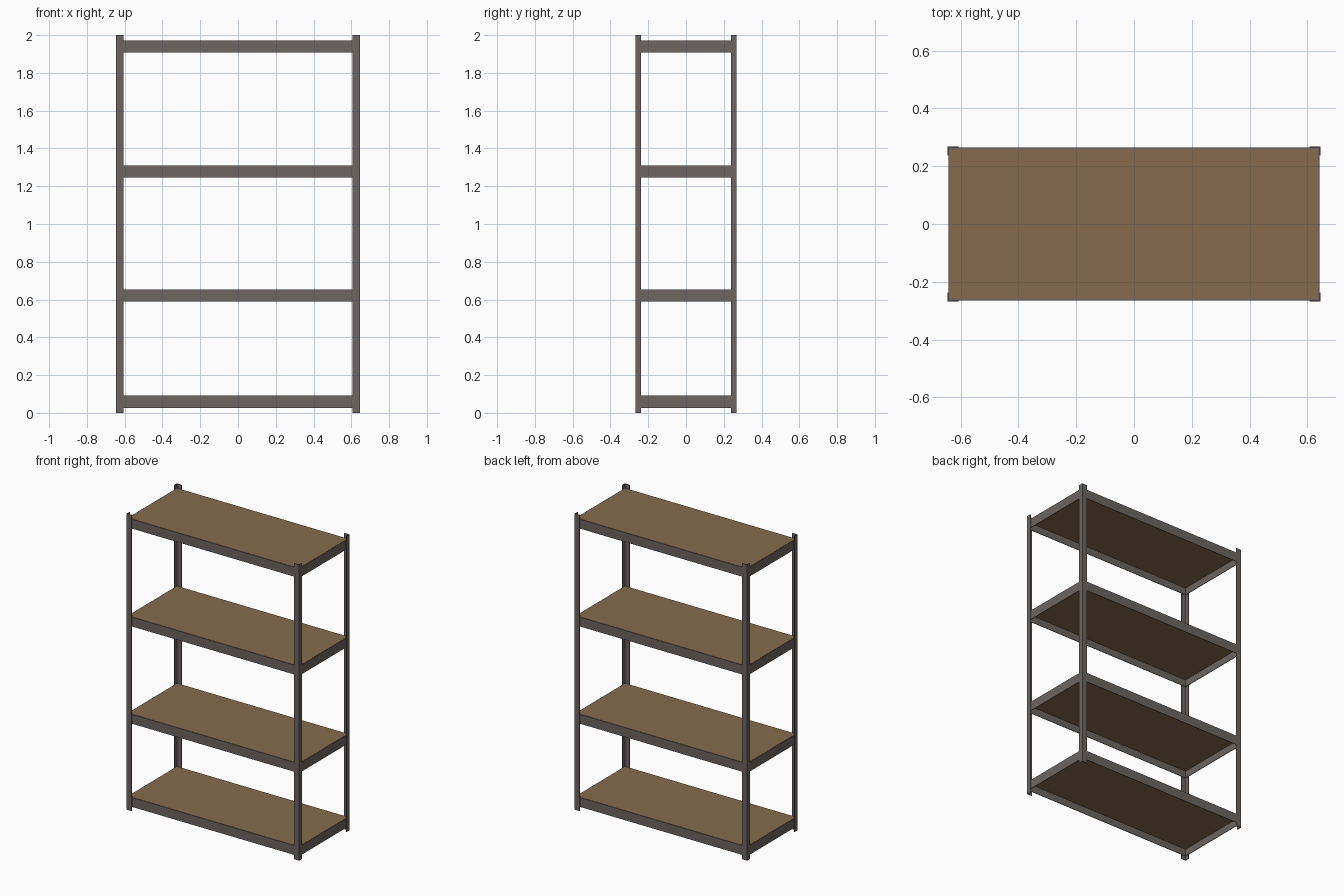
import bpy, bmesh

if "Cube" in bpy.data.objects:
    bpy.data.objects.remove(bpy.data.objects["Cube"])

# overall sizes
HX, HY, H = 0.645, 0.268, 2.0
T = 0.004                      # sheet metal thickness
FX, FY = 0.038, 0.031          # post flange widths
BEAM_H = 0.063
SHELF_TOPS = [0.09, 0.652, 1.309, 1.97]


def material(name, rgb):
    m = bpy.data.materials.new(name)
    m.diffuse_color = (*rgb, 1.0)
    m.use_nodes = True
    m.node_tree.nodes["Principled BSDF"].inputs["Base Color"].default_value = m.diffuse_color
    return m


steel = material("dark_grey_steel", (0.15, 0.13, 0.122))
board = material("brown_board", (0.24, 0.145, 0.077))


def finish(name, bm, mat):
    bmesh.ops.recalc_face_normals(bm, faces=bm.faces)
    me = bpy.data.meshes.new(name)
    bm.to_mesh(me)
    bm.free()
    me.materials.append(mat)
    ob = bpy.data.objects.new(name, me)
    bpy.context.collection.objects.link(ob)
    return ob


def prism(name, outline, z0, z1, mat):
    """Extrude a flat outline from z0 up to z1."""
    bm = bmesh.new()
    face = bm.faces.new([bm.verts.new((x, y, z0)) for x, y in outline])
    top = bmesh.ops.extrude_face_region(bm, geom=[face])["geom"]
    verts = [g for g in top if isinstance(g, bmesh.types.BMVert)]
    bmesh.ops.translate(bm, verts=verts, vec=(0, 0, z1 - z0))
    return finish(name, bm, mat)


def box(name, x0, x1, y0, y1, z0, z1, mat):
    return prism(name, [(x0, y0), (x1, y0), (x1, y1), (x0, y1)], z0, z1, mat)


# four L-section corner posts
for sx, side in ((-1, "left"), (1, "right")):
    for sy, end in ((-1, "front"), (1, "back")):
        angle = [(HX, HY), (HX - FX, HY), (HX - FX, HY - T),
                 (HX - T, HY - T), (HX - T, HY - FY), (HX, HY - FY)]
        prism(f"{end}_{side}_post", [(sx * x, sy * y) for x, y in angle], 0, H, steel)

# shelves: thin beams inside the posts, board held between them
bx, by = HX - T, HY - T
for i, top in enumerate(SHELF_TOPS, 1):
    low = top - BEAM_H
    for s, end in ((-1, "front"), (1, "back")):
        a, b = sorted((s * by, s * (by - T)))
        box(f"shelf_{i}_{end}_beam", -bx, bx, a, b, low, top, steel)
    for s, side in ((-1, "left"), (1, "right")):
        a, b = sorted((s * bx, s * (bx - T)))
        box(f"shelf_{i}_{side}_beam", a, b, -by + T, by - T, low, top, steel)
    box(f"shelf_{i}_board", -bx + T, bx - T, -by + T, by - T, top - 0.015, top + 0.001, board)
